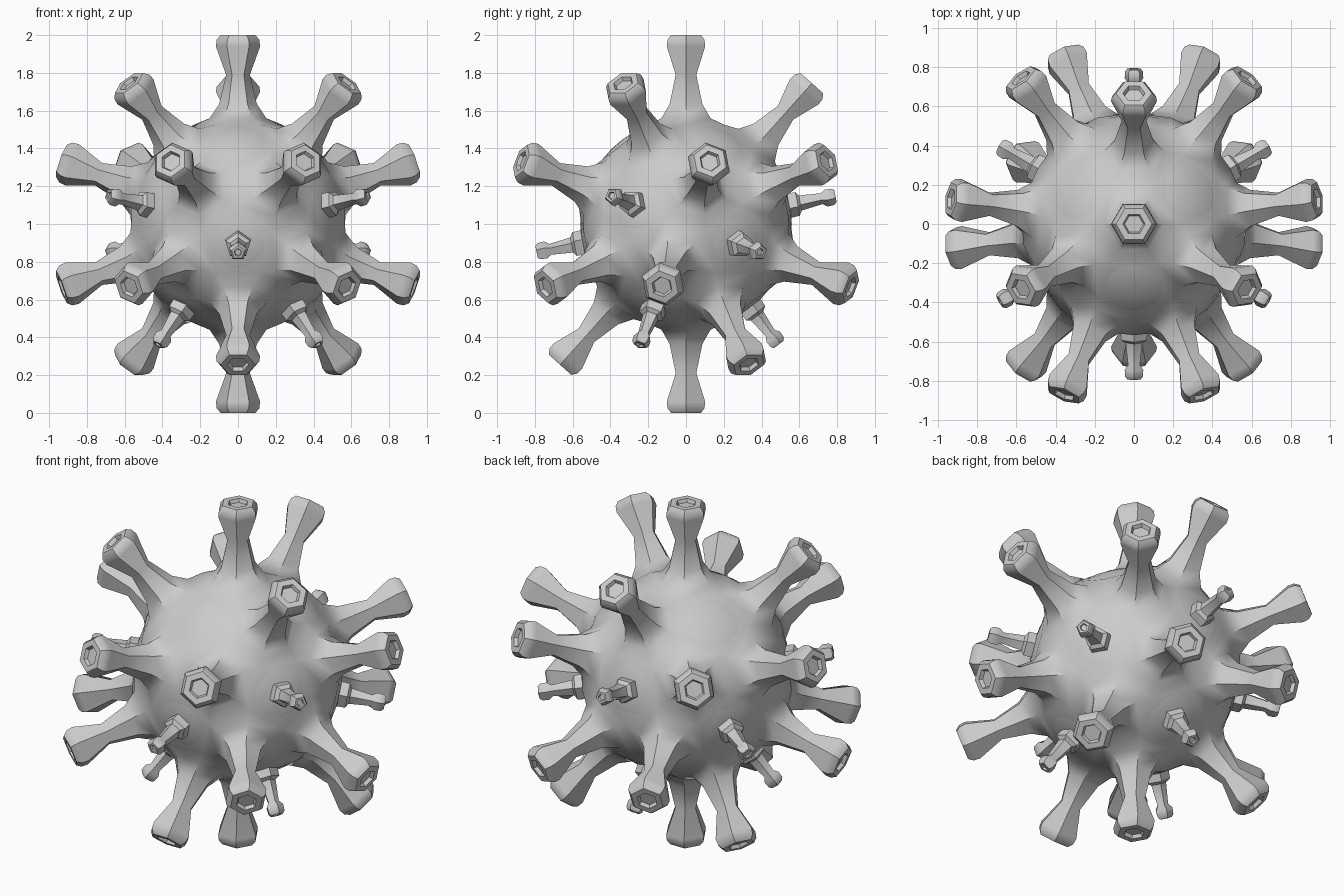
import bpy, bmesh, math
from mathutils import Vector

if "Cube" in bpy.data.objects:
    bpy.data.objects.remove(bpy.data.objects["Cube"])

CENTRE = Vector((0, 0, 1))
R = 0.575                                   # corner radius of the football-shaped shell

# Icosahedron directions with a face pointing straight up
ico = []
for z, az in ((0.7947, 270), (0.1876, 90), (-0.1876, 270), (-0.7947, 90)):
    h = math.sqrt(1 - z * z)
    for k in range(3):
        a = math.radians(az + 120 * k)
        ico.append(Vector((h * math.cos(a), h * math.sin(a), z)))

EDGE = 1.0515
near = lambda a, b: abs((a - b).length - EDGE) < 0.02
cut = lambda a, b: (a * 2 + b).normalized() * R      # shell corner near a on edge a-b


def around(axis, pts):
    """Sort points counter-clockwise around an axis."""
    u = axis.orthogonal().normalized()
    w = axis.cross(u)
    return sorted(pts, key=lambda p: math.atan2(p.dot(w), p.dot(u)))


def loft(bm, ring, axis, profile):
    """Grow a spike from a shell face; profile = (height along axis, radius)."""
    mid = sum(ring, Vector()) / len(ring)
    dirs = [(p - mid).normalized() for p in ring]
    loops = [ring] + [[axis * h + d * r for d in dirs] for h, r in profile]
    rows = [[bm.verts.new(p + CENTRE) for p in lp] for lp in loops]
    n = len(ring)
    for a, b in zip(rows, rows[1:]):
        for i in range(n):
            j = (i + 1) % n
            bm.faces.new((a[i], a[j], b[j], b[i]))
    bm.faces.new(rows[-1])


LARGE = [(0.56, 0.15), (0.635, 0.10), (0.79, 0.063), (0.94, 0.117),
         (0.975, 0.113), (1.0, 0.092), (1.0, 0.057), (0.98, 0.048)]
SMALL = [(0.545, 0.10), (0.555, 0.072), (0.60, 0.07), (0.615, 0.045), (0.73, 0.032),
         (0.755, 0.05), (0.79, 0.048), (0.805, 0.036), (0.805, 0.022), (0.795, 0.018)]

bm = bmesh.new()
# Large six-sided spikes, one per hexagon
for i in range(12):
    for j in range(i + 1, 12):
        for k in range(j + 1, 12):
            t = (ico[i], ico[j], ico[k])
            if near(t[0], t[1]) and near(t[1], t[2]) and near(t[0], t[2]):
                axis = (t[0] + t[1] + t[2]).normalized()
                pts = [cut(a, b) for a in t for b in t if a is not b]
                loft(bm, around(axis, pts), axis, LARGE)
# Small five-sided spikes; the three upper pentagons stay bare
for v in ico:
    ring = around(v, [cut(v, b) for b in ico if near(v, b)])
    loft(bm, ring, v, SMALL if v.z < 0.6 else [])
bmesh.ops.remove_doubles(bm, verts=bm.verts, dist=0.001)
bmesh.ops.recalc_face_normals(bm, faces=bm.faces)
me = bpy.data.meshes.new("spiked_shell")
bm.to_mesh(me)
bm.free()
shell = bpy.data.objects.new("spiked_shell", me)
bpy.context.collection.objects.link(shell)
bpy.context.view_layer.objects.active = shell
shell.select_set(True)
bpy.ops.object.shade_smooth_by_angle(angle=math.radians(40))

# Round core bulging through the bare pentagons
bpy.ops.mesh.primitive_uv_sphere_add(segments=48, ring_count=24, radius=0.56, location=CENTRE)
core = bpy.context.object
core.name = "core"
bpy.ops.object.shade_smooth()
